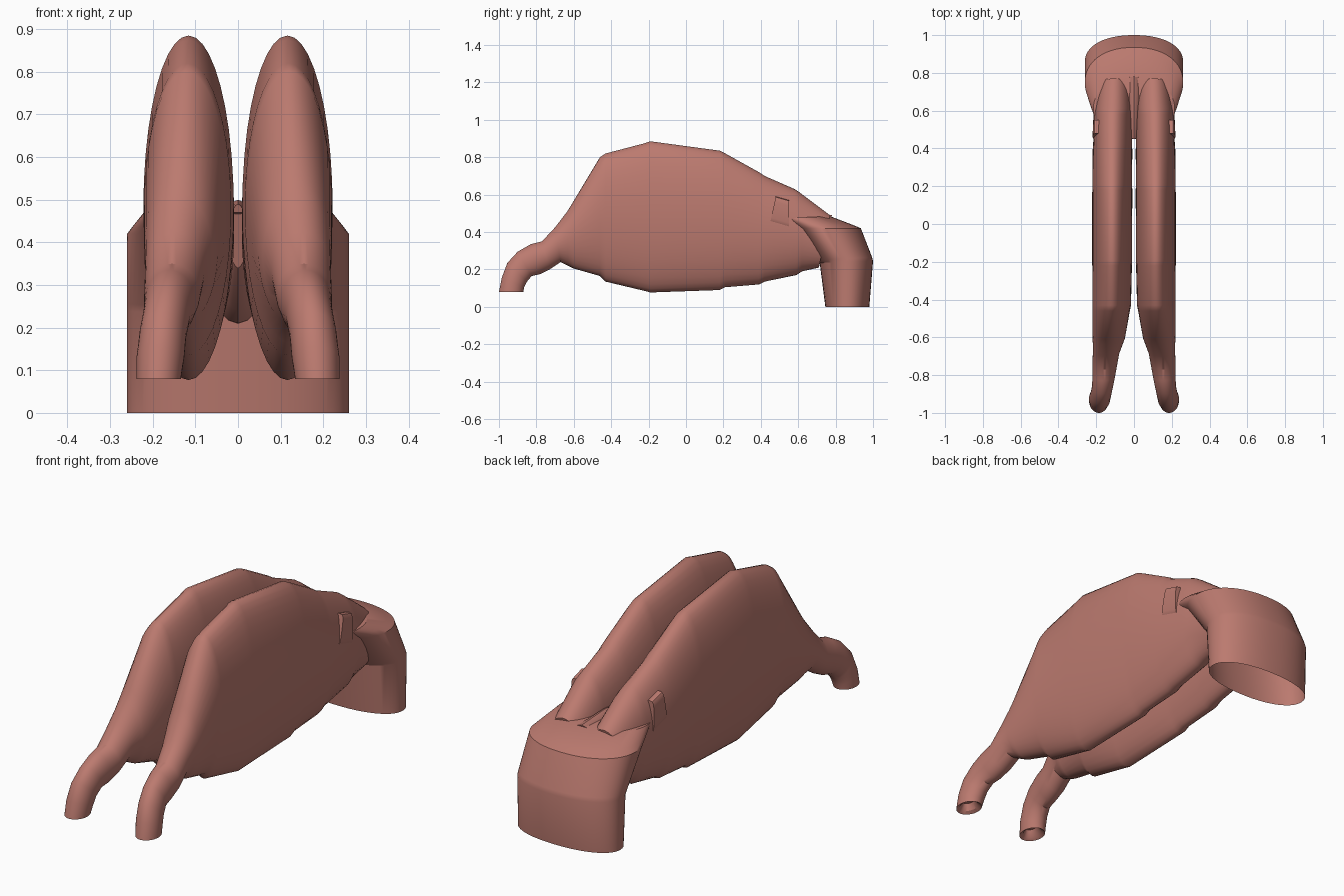
import bpy, bmesh, math

flesh = bpy.data.materials.new("dusty_red")
flesh.diffuse_color = (0.50, 0.195, 0.16, 1)


def loft(name, rings, n=40, power=2.0, cap_start=True, cap_end=True, angle=32):
    """Skin oval rings: (upper y, upper z, lower y, lower z, centre x, half width)."""
    bm = bmesh.new()
    loops = []
    for yt, zt, yb, zb, cx, hw in rings:
        loop = []
        for i in range(n):
            a = 2 * math.pi * i / n
            c, s = math.cos(a), math.sin(a)
            u = math.copysign(abs(c) ** (2 / power), c)
            v = math.copysign(abs(s) ** (2 / power), s)
            t = (v + 1) / 2
            loop.append(bm.verts.new((cx + hw * u, yb + (yt - yb) * t, zb + (zt - zb) * t)))
        loops.append(loop)
    for a, b in zip(loops, loops[1:]):
        for i in range(n):
            j = (i + 1) % n
            bm.faces.new((a[i], a[j], b[j], b[i]))
    if cap_start:
        bm.faces.new(loops[0][::-1])
    if cap_end:
        bm.faces.new(loops[-1])
    bmesh.ops.recalc_face_normals(bm, faces=bm.faces)
    mesh = bpy.data.meshes.new(name)
    bm.to_mesh(mesh)
    bm.free()
    mesh.materials.append(flesh)
    ob = bpy.data.objects.new(name, mesh)
    bpy.context.collection.objects.link(ob)
    bpy.ops.object.select_all(action='DESELECT')
    ob.select_set(True)
    bpy.context.view_layer.objects.active = ob
    bpy.ops.object.shade_smooth_by_angle(angle=math.radians(angle))
    return ob


def mirror(ob):
    m = ob.modifiers.new("mirror", 'MIRROR')
    m.use_axis = (True, False, False)
    ob.modifiers["mirror"].use_mirror_merge = False


# Segmented body lobe, from the back attachment to the front neck
lobe = [
    (0.77, 0.49, 0.71, 0.21, 0.105, 0.090),
    (0.61, 0.61, 0.62, 0.19, 0.110, 0.098),
    (0.58, 0.63, 0.59, 0.17, 0.112, 0.101),
    (0.42, 0.70, 0.42, 0.135, 0.113, 0.103),
    (0.39, 0.72, 0.39, 0.12, 0.114, 0.105),
    (0.21, 0.82, 0.21, 0.105, 0.115, 0.105),
    (0.18, 0.835, 0.18, 0.09, 0.115, 0.106),
    (-0.19, 0.885, -0.19, 0.077, 0.116, 0.106),
    (-0.22, 0.875, -0.22, 0.085, 0.116, 0.105),
    (-0.43, 0.82, -0.43, 0.135, 0.118, 0.102),
    (-0.46, 0.80, -0.46, 0.165, 0.121, 0.099),
    (-0.61, 0.55, -0.60, 0.205, 0.134, 0.086),
    (-0.635, 0.51, -0.63, 0.22, 0.138, 0.080),
    # narrow neck curving down into the hooked tip
    (-0.70, 0.425, -0.67, 0.24, 0.148, 0.070),
    (-0.77, 0.35, -0.73, 0.20, 0.155, 0.065),
    (-0.83, 0.335, -0.78, 0.175, 0.160, 0.060),
    (-0.90, 0.295, -0.825, 0.165, 0.167, 0.055),
    (-0.955, 0.235, -0.85, 0.135, 0.176, 0.055),
    (-0.985, 0.155, -0.865, 0.105, 0.182, 0.056),
    (-1.0, 0.08, -0.87, 0.08, 0.186, 0.052),
    (-0.985, 0.09, -0.885, 0.09, 0.186, 0.036),
    (-0.97, 0.12, -0.91, 0.12, 0.184, 0.020),
]
mirror(loft("body_lobe", lobe))

# Rear collar: oval tube bending forward to meet both lobes
collar = [
    (0.98, 0.0, 0.745, 0.0, 0, 0.26),
    (1.0, 0.245, 0.715, 0.235, 0, 0.26),
    (0.995, 0.265, 0.70, 0.25, 0, 0.26),
    (0.935, 0.42, 0.56, 0.42, 0, 0.26),
    (0.90, 0.435, 0.50, 0.45, 0, 0.243),
    (0.77, 0.485, 0.45, 0.47, 0, 0.215),
]
loft("rear_collar", collar, n=56, power=2.2, cap_start=False, angle=28)

# Web closing the gap between the lobes at the back
web = [
    (0.78, 0.49, 0.71, 0.21, 0, 0.07),
    (0.60, 0.50, 0.62, 0.24, 0, 0.045),
    (0.45, 0.49, 0.50, 0.34, 0, 0.02),
]
loft("joining_web", web, n=20)

# Small side flaps where the collar meets each lobe
flap = [
    (0.55, 0.57, 0.55, 0.42, 0.195, 0.022),
    (0.48, 0.59, 0.45, 0.45, 0.195, 0.024),
]
mirror(loft("side_flap", flap, n=16, power=4))
